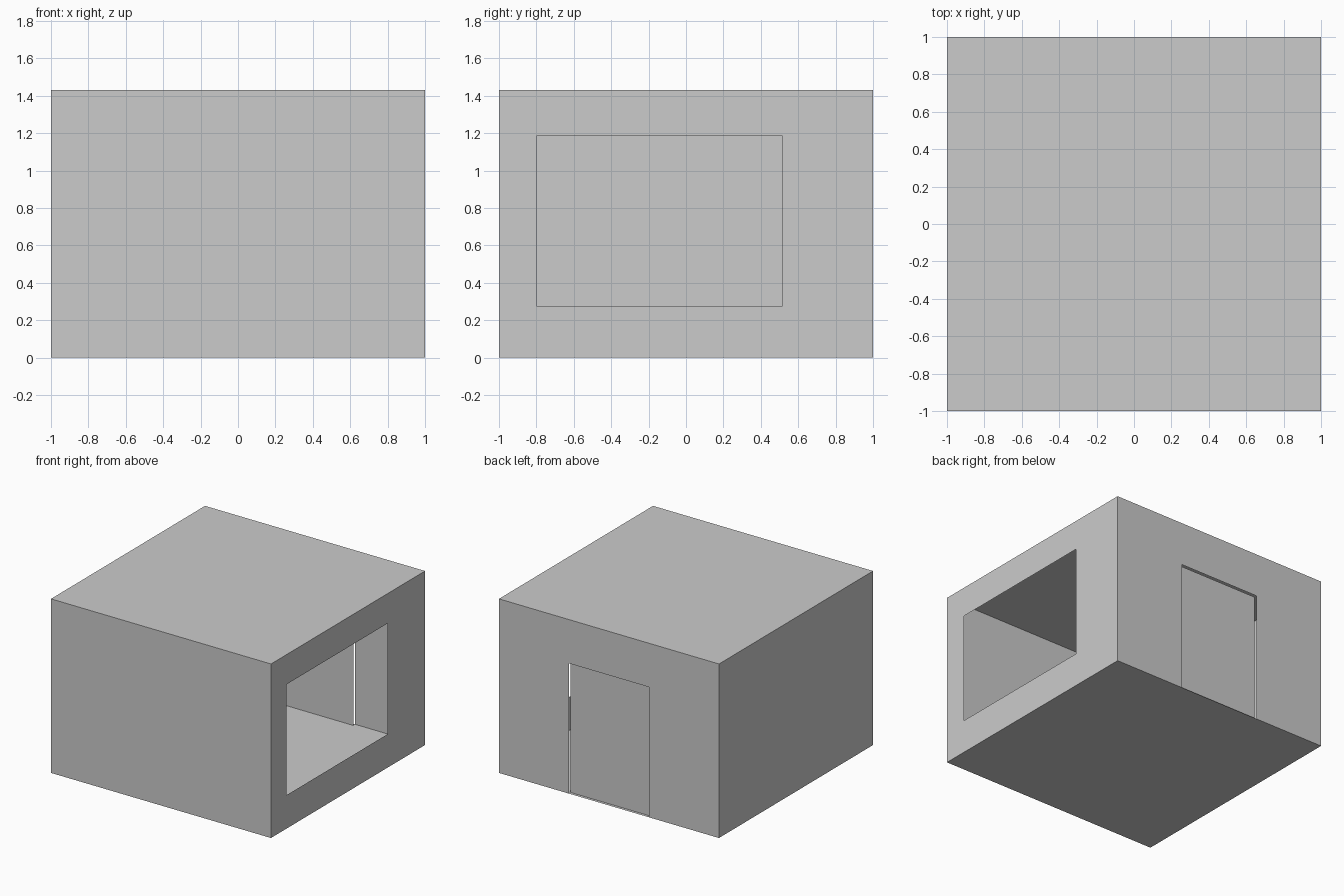
import bpy
from mathutils import Vector

if "Cube" in bpy.data.objects:
    bpy.data.objects.remove(bpy.data.objects["Cube"])

H = 1.43          # room height
INSET = 0.024     # door leaf sits slightly inside its opening


def panel(name, origin, u_dir, v_dir, us, vs, hole=None):
    """Thin flat panel on a grid of cuts us x vs; the cell 'hole' is left open.
    The face normal is u_dir x v_dir."""
    o, u, v = Vector(origin), Vector(u_dir), Vector(v_dir)
    n = len(us)
    verts = [o + u * a + v * b for b in vs for a in us]
    faces = [(j * n + i, j * n + i + 1, (j + 1) * n + i + 1, (j + 1) * n + i)
             for j in range(len(vs) - 1) for i in range(n - 1) if (i, j) != hole]
    mesh = bpy.data.meshes.new(name)
    mesh.from_pydata(verts, [], faces)
    # drop points and seams that are not needed
    mesh.update()
    obj = bpy.data.objects.new(name, mesh)
    bpy.context.collection.objects.link(obj)
    return obj


X, Y, Z = (1, 0, 0), (0, 1, 0), (0, 0, 1)
NX, NY = (-1, 0, 0), (0, -1, 0)
SPAN, TALL = (-1, 1), (0, H)

# Floor and ceiling
panel("floor", (0, 0, 0), Y, X, SPAN, SPAN)
panel("ceiling", (0, 0, H), X, Y, SPAN, SPAN)

# Solid walls
panel("front_wall", (0, -1, 0), X, Z, SPAN, TALL)
panel("left_wall", (-1, 0, 0), NY, Z, SPAN, TALL)

# Right wall with the window opening
panel("right_wall", (1, 0, 0), Y, Z, (-1, -0.8, 0.515, 1), (0, 0.275, 1.185, H), (1, 1))

# Back wall with the doorway, and the door leaf just inside it
DOOR_X, DOOR_Z = 0.365, 1.07
panel("back_wall", (0, 1, 0), NX, Z, (-1, -DOOR_X, DOOR_X, 1), (0, DOOR_Z, H), (1, 0))
panel("door", (0, 1 - INSET, 0), NX, Z, (-DOOR_X, DOOR_X), (0, DOOR_Z))
